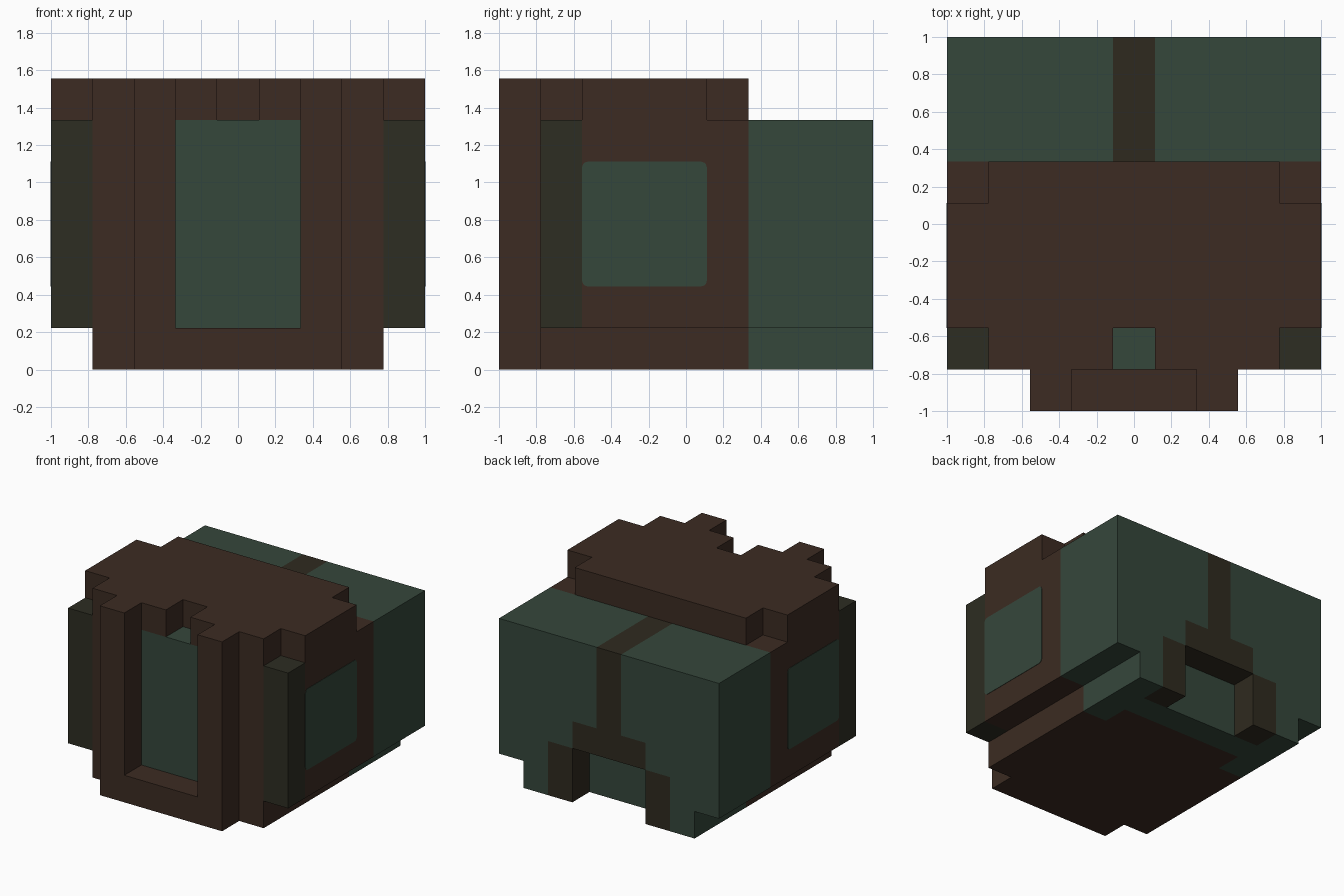
import bpy, bmesh, math
from mathutils import Vector

if "Cube" in bpy.data.objects:
    bpy.data.objects.remove(bpy.data.objects["Cube"])

U = 2 / 9                      # block size: the helmet is 9 x 9 x 7 blocks


def material(name, rgb):
    m = bpy.data.materials.new(name)
    lin = [((c / 255 + 0.055) / 1.055) ** 2.4 for c in rgb]
    m.diffuse_color = (*lin, 1)
    m.use_nodes = True
    m.node_tree.nodes["Principled BSDF"].inputs["Base Color"].default_value = m.diffuse_color
    return m


BROWN = material("dark brown", (60, 43, 34))
GREEN = material("deep green", (53, 71, 59))
OLIVE = material("dark olive", (45, 45, 34))
UMBER = material("olive brown", (47, 42, 31))

cells = {}                     # block position -> part name


def fill(part, x, y, z, mirror=False):
    """Fill an inclusive block range with a part; part None carves it away."""
    for i in range(x[0], x[1] + 1):
        for j in range(y[0], y[1] + 1):
            for k in range(z[0], z[1] + 1):
                for a in ((i, 8 - i) if mirror else (i,)):
                    if part:
                        cells[a, j, k] = part
                    else:
                        cells.pop((a, j, k), None)


# Brown middle, wider above the bottom course
fill("side_band", (1, 7), (1, 5), (0, 5))
fill("side_band", (0, 0), (2, 5), (1, 5), mirror=True)
# Green rear, with brown reaching under it
fill("rear_shell", (1, 7), (6, 8), (0, 5))
fill("rear_shell", (0, 0), (6, 8), (1, 5), mirror=True)
fill("side_band", (2, 6), (6, 6), (0, 0))
# Stepped cap with a notch at the brow
fill("cap", (1, 7), (1, 5), (6, 6))
fill("cap", (0, 0), (2, 4), (6, 6), mirror=True)
fill(None, (4, 4), (1, 1), (6, 6))
# Front frame: two posts and a sill around the face
fill("front_frame", (2, 2), (0, 0), (0, 6), mirror=True)
fill("front_frame", (3, 5), (0, 0), (0, 0))
fill("face_panel", (3, 5), (1, 1), (1, 5))
# Cheek blocks at the front corners
fill("cheek_block", (0, 0), (1, 1), (1, 5), mirror=True)
# Rear arch: cut-out, legs, lintel and the stripe running over the top
fill(None, (3, 5), (8, 8), (0, 1))
fill("rear_arch", (2, 2), (8, 8), (0, 1), mirror=True)
fill("rear_arch", (3, 5), (8, 8), (2, 2))
fill("rear_stripe", (4, 4), (8, 8), (3, 5))
fill("rear_stripe", (4, 4), (6, 8), (5, 5))

PART_MATERIAL = {
    "side_band": BROWN, "rear_shell": GREEN, "cap": BROWN, "front_frame": BROWN,
    "face_panel": GREEN, "cheek_block": OLIVE, "rear_arch": UMBER, "rear_stripe": UMBER,
}


def finish(name, bm, mat):
    me = bpy.data.meshes.new(name)
    bm.to_mesh(me)
    bm.free()
    me.materials.append(mat)
    bpy.context.collection.objects.link(bpy.data.objects.new(name, me))


def build_part(name, mat):
    """Make only the outer faces of a part, then merge flat areas."""
    bm = bmesh.new()
    for cell in [c for c, p in cells.items() if p == name]:
        for axis in range(3):
            for s in (-1, 1):
                nb = list(cell)
                nb[axis] += s
                if tuple(nb) in cells:
                    continue
                n, a, b = Vector(), Vector(), Vector()
                n[axis] = s / 2
                a[(axis + 1) % 3] = 0.5
                b[(axis + 2) % 3] = 0.5 * s
                mid = Vector(cell) + Vector((-4, -4, 0.5)) + n
                bm.faces.new([bm.verts.new((mid + p) * U)
                              for p in (-a - b, a - b, a + b, b - a)])
    bmesh.ops.remove_doubles(bm, verts=bm.verts, dist=1e-4)
    bmesh.ops.dissolve_limit(bm, angle_limit=0.01, verts=bm.verts, edges=bm.edges)
    finish(name, bm, mat)


for part, mat in PART_MATERIAL.items():
    build_part(part, mat)

# Rounded side windows as thin plates
for side, label in ((-1, "left"), (1, "right")):
    bm = bmesh.new()
    h, r = U * 1.5, 0.03
    ring = []
    for q, (sy, sz) in enumerate(((1, 1), (-1, 1), (-1, -1), (1, -1))):
        for step in range(4):
            t = math.radians(90 * q + 30 * step)
            ring.append(bm.verts.new((side,
                                      -U + sy * (h - r) + r * math.cos(t),
                                      U * 3.5 + sz * (h - r) + r * math.sin(t))))
    face = bm.faces.new(ring)
    out = bmesh.ops.extrude_face_region(bm, geom=[face])
    moved = [v for v in out["geom"] if isinstance(v, bmesh.types.BMVert)]
    bmesh.ops.translate(bm, vec=(side * 0.003, 0, 0), verts=moved)
    bmesh.ops.recalc_face_normals(bm, faces=bm.faces)
    finish(label + "_window", bm, GREEN)
